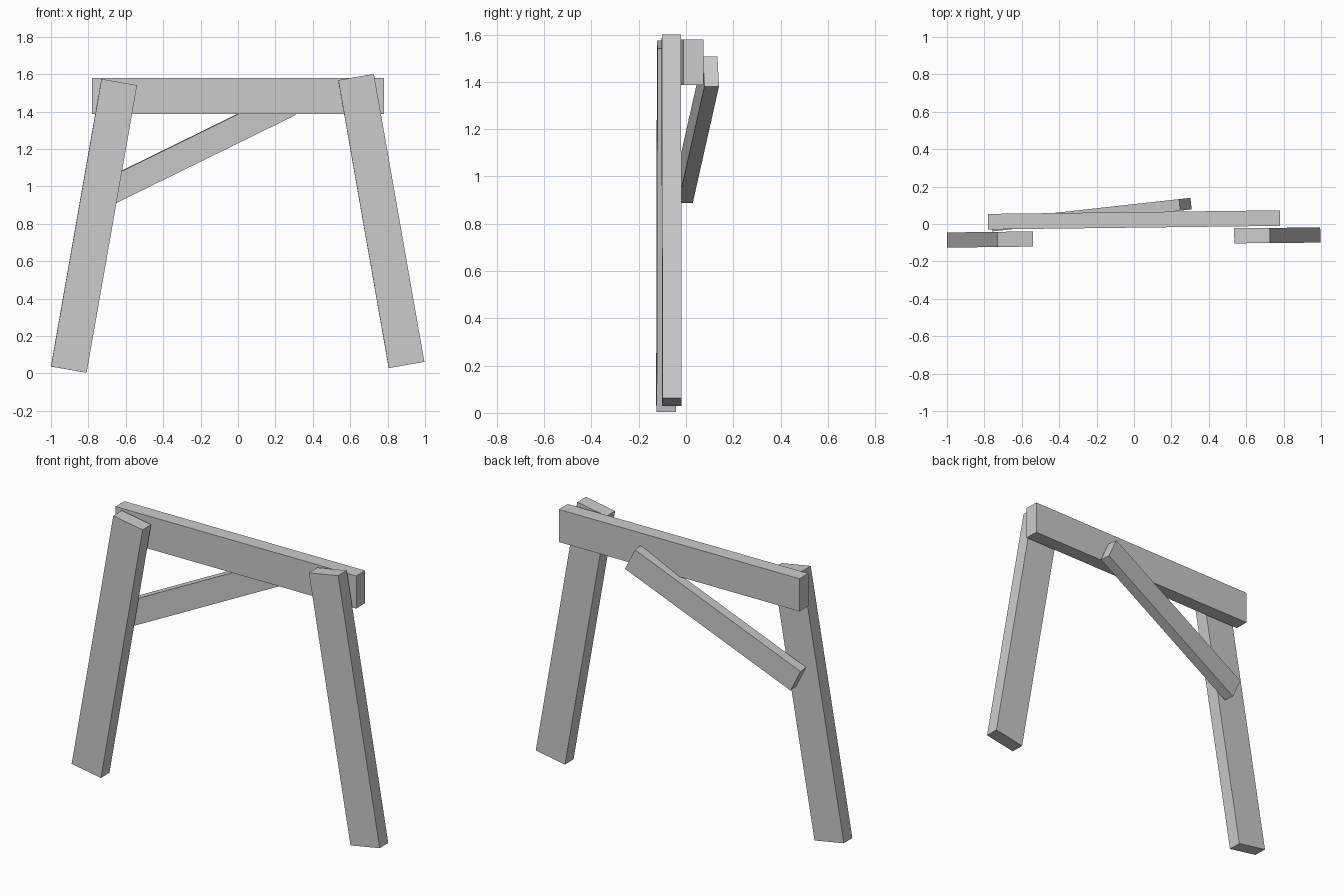
import bpy
from math import radians

if "Cube" in bpy.data.objects:
    bpy.data.objects.remove(bpy.data.objects["Cube"])


def plank(name, centre, length, thick, width, pitch, yaw):
    """Rectangular board: length rises at `pitch` degrees from x, then turns by `yaw`."""
    bpy.ops.mesh.primitive_cube_add(size=1)
    ob = bpy.context.object
    ob.name = name
    ob.scale = (length, thick, width)
    bpy.ops.object.transform_apply(location=False, rotation=False, scale=True)
    ob.rotation_euler = (0, -radians(pitch), radians(yaw))
    ob.location = centre
    return ob


# Leaning legs on the front side
plank("left_leg", (-0.77, -0.083, 0.789), 1.561, 0.081, 0.193, 80.04, 0.7)
plank("right_leg", (0.766, -0.061, 0.815), 1.563, 0.081, 0.193, 99.95, 0.5)

# Horizontal beam behind the legs
plank("top_beam", (0, 0.022, 1.483), 1.56, 0.083, 0.193, 0, 0.7)

# Diagonal brace from the left leg across the back of the beam
plank("diagonal_brace", (-0.228, 0.050, 1.198), 1.125, 0.062, 0.14, 26, 6.3)
